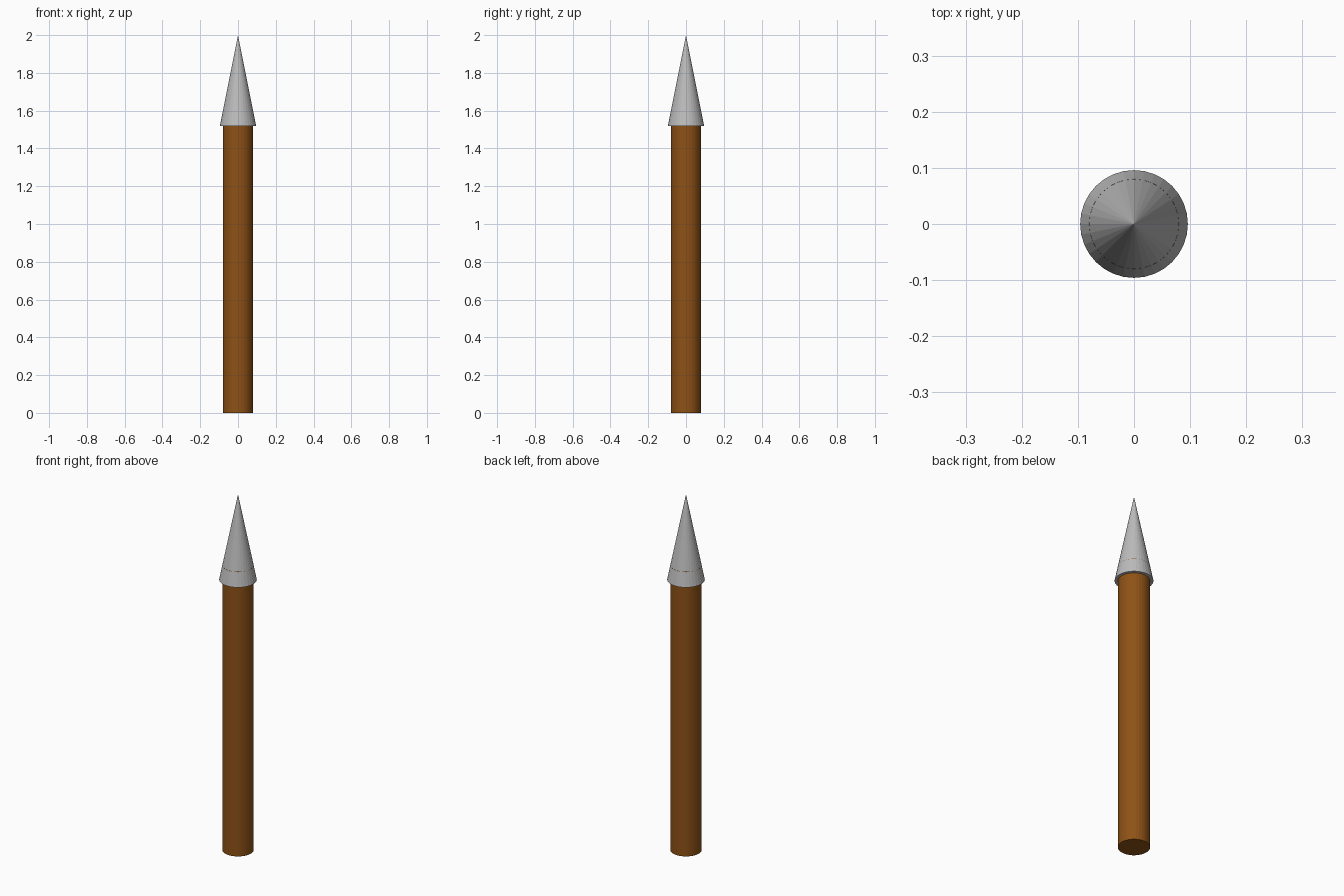
import bpy

if "Cube" in bpy.data.objects:
    bpy.data.objects.remove(bpy.data.objects["Cube"])

SIDES = 32


def paint(obj, name, color):
    mat = bpy.data.materials.new(name)
    mat.diffuse_color = color
    mat.use_nodes = True
    mat.node_tree.nodes["Principled BSDF"].inputs["Base Color"].default_value = mat.diffuse_color
    obj.data.materials.append(mat)


# Wooden shaft, its top rim just meeting the surface of the tip
SHAFT_TOP = 1.601
bpy.ops.mesh.primitive_cylinder_add(vertices=SIDES, radius=0.08, depth=SHAFT_TOP,
                                    location=(0, 0, SHAFT_TOP / 2))
shaft = bpy.context.object
shaft.name = "shaft"
paint(shaft, "wood", (0.27, 0.084, 0.008, 1))

# Grey pointed tip, capped underneath and overhanging the shaft
TIP_BASE, TIP_TOP = 1.52, 2.0
bpy.ops.mesh.primitive_cone_add(vertices=SIDES, radius1=0.096, radius2=0,
                                depth=TIP_TOP - TIP_BASE,
                                location=(0, 0, (TIP_BASE + TIP_TOP) / 2))
tip = bpy.context.object
tip.name = "pointed_tip"
paint(tip, "metal_grey", (0.5, 0.5, 0.5, 1))
